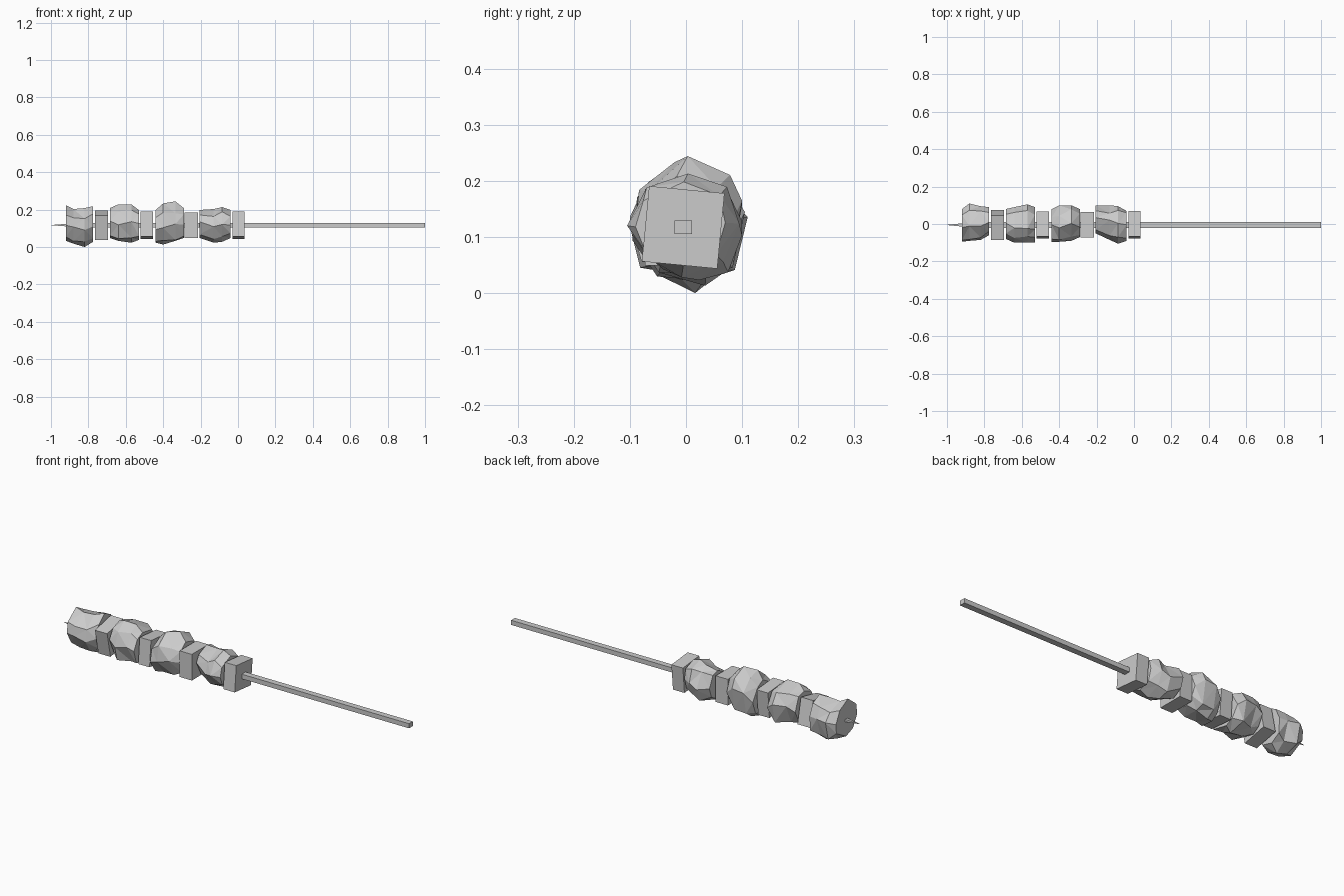
import bpy, bmesh, math, random

if "Cube" in bpy.data.objects:
    bpy.data.objects.remove(bpy.data.objects["Cube"])

random.seed(4)
CY, CZ = -0.005, 0.119          # axis of the skewer

grey = bpy.data.materials.new("plain grey")
grey.diffuse_color = (0.6, 0.6, 0.6, 1)
grey.use_nodes = True
grey.node_tree.nodes["Principled BSDF"].inputs["Base Color"].default_value = grey.diffuse_color


def finish(name, bm):
    bmesh.ops.recalc_face_normals(bm, faces=bm.faces)
    me = bpy.data.meshes.new(name)
    bm.to_mesh(me)
    bm.free()
    me.materials.append(grey)
    ob = bpy.data.objects.new(name, me)
    bpy.context.collection.objects.link(ob)
    return ob


def loft(name, rings, triangles=False):
    """Join rings of points along x and close both ends."""
    bm = bmesh.new()
    rows = [[bm.verts.new(p) for p in ring] for ring in rings]
    n = len(rows[0])
    sides = []
    for a, b in zip(rows, rows[1:]):
        for i in range(n):
            j = (i + 1) % n
            sides.append(bm.faces.new((a[i], a[j], b[j], b[i])))
    if triangles:
        bmesh.ops.triangulate(bm, faces=sides, quad_method='SHORT_EDGE')
    bm.faces.new(rows[0])
    bm.faces.new(rows[-1])
    return finish(name, bm)


def square(x, hy, hz, turn=0):
    """Rectangular ring around the skewer axis, turned about x."""
    c, s = math.cos(math.radians(turn)), math.sin(math.radians(turn))
    corners = [(-hy, -hz), (hy, -hz), (hy, hz), (-hy, hz)]
    return [(x, CY + y * c - z * s, CZ + y * s + z * c) for y, z in corners]


def rough_ring(x, z0, z1, y0, y1, phase, n=8):
    """Irregular ring fitted to the given limits."""
    pts = []
    for i in range(n):
        a = phase + (i + random.uniform(-0.22, 0.22)) * math.tau / n
        r = random.uniform(0.9, 1.08)
        pts.append((r * math.cos(a), r * math.sin(a)))
    ly, hy = min(p[0] for p in pts), max(p[0] for p in pts)
    lz, hz = min(p[1] for p in pts), max(p[1] for p in pts)
    return [(x, y0 + (y - ly) / (hy - ly) * (y1 - y0),
             z0 + (z - lz) / (hz - lz) * (z1 - z0)) for y, z in pts]


# Skewer rod with a sharpened tip
loft("skewer_rod", [square(-0.998, 0.0008, 0.0006), square(-0.85, 0.0155, 0.012),
                    square(1.0, 0.0155, 0.012)])

# Square vegetable slices: start, end, half size, turn
for i, (xa, xb, h, turn) in enumerate([(-0.765, -0.695, 0.067, 12),
                                       (-0.52, -0.455, 0.0675, -5),
                                       (-0.285, -0.215, 0.068, 0),
                                       (-0.03, 0.036, 0.0675, -5.5)]):
    loft(f"square_slice_{i + 1}", [square(xa, h, h, turn), square(xb, h, h, turn)])

# Rough meat chunks: x, bottom, top, front, back at each station
chunks = [
    [(-0.92, .035, .225, -.095, .08), (-0.88, .02, .205, -.09, .11),
     (-0.82, .002, .21, -.085, .095), (-0.775, .03, .22, -.06, .09)],
    [(-0.685, .05, .21, -.08, .08), (-0.64, .035, .23, -.10, .09),
     (-0.57, .025, .23, -.10, .105), (-0.53, .04, .20, -.10, .09)],
    [(-0.44, .025, .20, -.095, .08), (-0.40, .015, .235, -.095, .10),
     (-0.335, .035, .246, -.09, .10), (-0.29, .05, .21, -.07, .08)],
    [(-0.205, .05, .20, -.05, .10), (-0.13, .025, .205, -.085, .10),
     (-0.085, .03, .215, -.105, .095), (-0.04, .05, .20, -.09, .07)],
]
for i, stations in enumerate(chunks):
    phase = random.uniform(0, 0.7)
    loft(f"meat_chunk_{i + 1}", [rough_ring(*s, phase) for s in stations], True)

# Rest the lowest point on the ground
obs = list(bpy.context.collection.objects)
low = min(v.co.z for o in obs for v in o.data.vertices)
for o in obs:
    for v in o.data.vertices:
        v.co.z -= low
